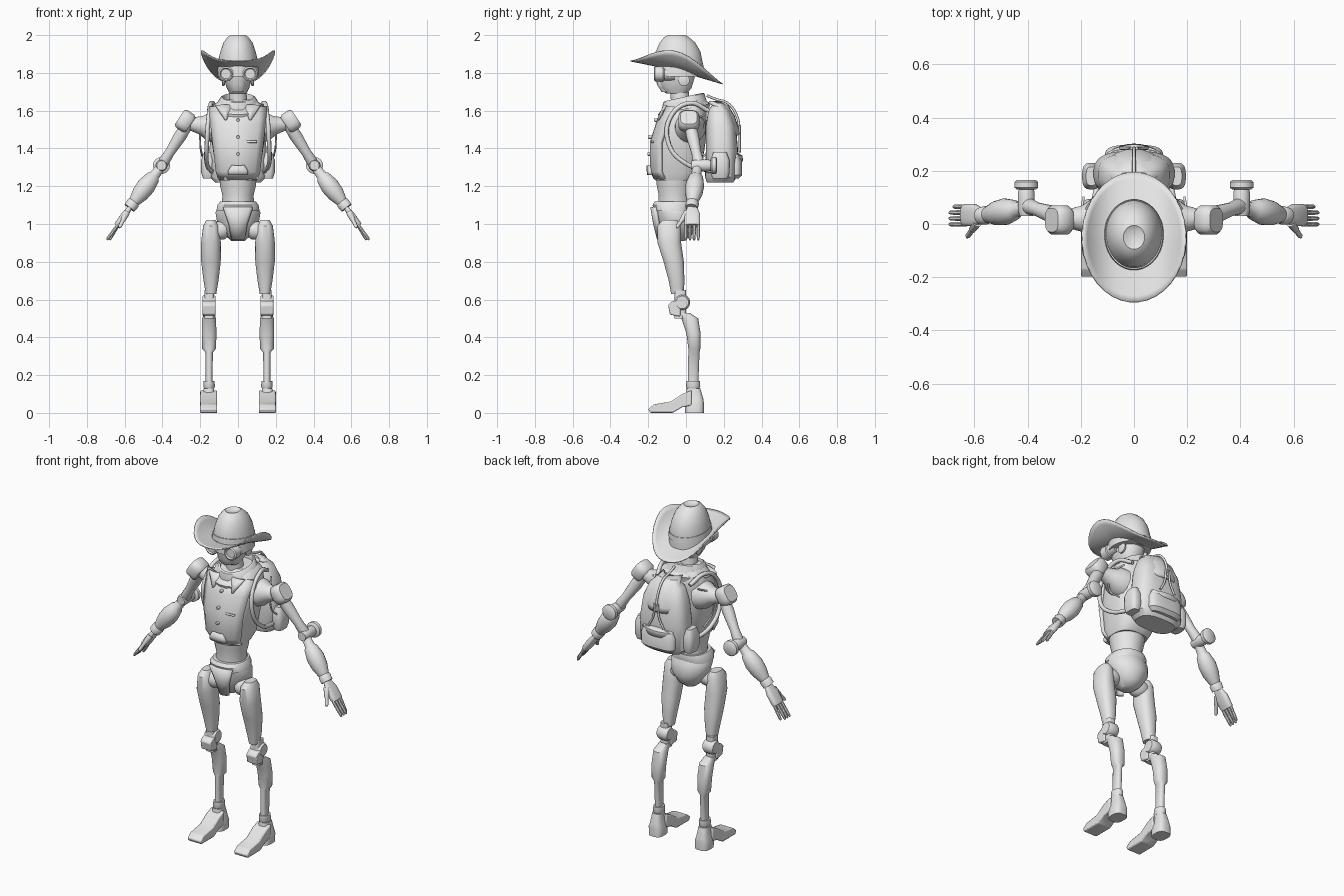
import bpy, bmesh, math
from mathutils import Vector

cube = bpy.data.objects.get("Cube")
if cube:
    bpy.data.objects.remove(cube, do_unlink=True)

grey = bpy.data.materials.new("plain_grey")
grey.use_nodes = True
grey.diffuse_color = (.8, .8, .8, 1)
grey.node_tree.nodes["Principled BSDF"].inputs["Base Color"].default_value = (.8, .8, .8, 1)


def finish(name, bm, flip=False, solid=0, bevel=0):
    """Turn a bmesh into a smooth shaded object, optionally mirrored in x."""
    if flip:
        for v in bm.verts:
            v.co.x = -v.co.x
    bmesh.ops.recalc_face_normals(bm, faces=bm.faces)
    mesh = bpy.data.meshes.new(name)
    bm.to_mesh(mesh)
    bm.free()
    mesh.materials.append(grey)
    mesh.shade_smooth()
    mesh.set_sharp_from_angle(angle=math.radians(40))
    obj = bpy.data.objects.new(name, mesh)
    bpy.context.collection.objects.link(obj)
    if solid:
        mod = obj.modifiers.new("thickness", "SOLIDIFY")
        mod.thickness, mod.offset = solid, 0
    if bevel:
        mod = obj.modifiers.new("soft_edges", "BEVEL")
        mod.width, mod.segments = bevel, 2
    return obj


def paired(builder, name, *args, **kwargs):
    """Build a part for the left (+x) and the right side."""
    builder("left_" + name, *args, **kwargs)
    builder("right_" + name, *args, flip=True, **kwargs)


def skin(name, rings, closed=True, **kwargs):
    """Bridge rings of points into a surface."""
    bm = bmesh.new()
    rows = [[bm.verts.new(p) for p in ring] for ring in rings]
    n = len(rows[0])
    for low, high in zip(rows, rows[1:]):
        for i in range(n):
            j = (i + 1) % n
            bm.faces.new((low[i], low[j], high[j], high[i]))
    if closed:
        bm.faces.new(rows[0])
        bm.faces.new(rows[-1])
    return finish(name, bm, **kwargs)


def oval(n, power):
    """Unit superellipse."""
    for i in range(n):
        a = math.tau * (i + .5) / n
        c, s = math.cos(a), math.sin(a)
        yield (math.copysign(abs(c) ** (2 / power), c),
               math.copysign(abs(s) ** (2 / power), s))


def loft(name, rings, x=0, power=2, shear=0, sides=24, **kwargs):
    """Level rings given as (y, z, half width, half depth)."""
    skin(name, [[(x + c * w, y + s * d, z + shear * (y + s * d))
                 for c, s in oval(sides, power)] for y, z, w, d in rings], **kwargs)


def limb(name, start, end, profile, power=2, sides=16, flat=1, **kwargs):
    """Turned part along an axis, profile of (position, radius)."""
    a, axis = Vector(start), Vector(end) - Vector(start)
    w = axis.normalized()
    u = Vector((1, 0, 0)) if abs(w.y) > .9 else Vector((0, 1, 0))
    u = (u - w * u.dot(w)).normalized()
    v = w.cross(u)
    skin(name, [[a + axis * t + u * (c * r) + v * (s * r * flat)
                 for c, s in oval(sides, power)] for t, r in profile], **kwargs)


def plate(name, rows, bulge=0, thick=.009, flip=False):
    """Curved panel from rows (x, y, z, half width)."""
    bm = bmesh.new()
    steps = [i / 4 - 1 for i in range(9)]
    grid = [[bm.verts.new((x + w * s, y + bulge * s * s, z)) for s in steps]
            for x, y, z, w in rows]
    for low, high in zip(grid, grid[1:]):
        for i in range(len(steps) - 1):
            bm.faces.new((low[i], low[i + 1], high[i + 1], high[i]))
    finish(name, bm, flip=flip, solid=thick)


def prism(name, profile, x, half, flip=False, bevel=.006):
    """Side outline (y, z) extruded across x."""
    skin(name, [[(x + side * half, y, z) for y, z in profile] for side in (-1, 1)],
         flip=flip, bevel=bevel)


def strand(name, points, radius, flip=False):
    """Smooth tube through points."""
    curve = bpy.data.curves.new(name, "CURVE")
    curve.dimensions = "3D"
    curve.bevel_depth, curve.bevel_resolution, curve.use_fill_caps = radius, 2, True
    curve.resolution_u = 6
    spline = curve.splines.new("BEZIER")
    spline.bezier_points.add(len(points) - 1)
    for knot, (x, y, z) in zip(spline.bezier_points, points):
        knot.co = (-x if flip else x, y, z)
        knot.handle_left_type = knot.handle_right_type = "AUTO"
    curve.materials.append(grey)
    bpy.context.collection.objects.link(bpy.data.objects.new(name, curve))


STRAIGHT = lambda r: [(0, r), (1, r)]
CHAMFERED = lambda r: [(0, r * .8), (.2, r), (.8, r), (1, r * .8)]


# Hat: curled brim, pinched crown and band
def brim_point(c, s, t):
    x, y = c * (.09 + .105 * t), -.05 + s * (.1 + .145 * t)
    slope = .2 if s < 0 else .3
    return x, y, 1.815 - slope * (y + .05) + .1 * (abs(x) / .195) ** 3


skin("hat_brim", [[brim_point(c, s, t / 6) for c, s in oval(36, 2)] for t in range(7)],
     closed=False, solid=.006)
loft("hat_crown", [(-.04, 1.78, .11, .13), (-.04, 1.86, .106, .128), (-.042, 1.91, .095, .12),
                   (-.045, 1.96, .078, .095), (-.05, 1.99, .055, .065),
                   (-.05, 2, .04, .045), (-.05, 1.99, .02, .03)], sides=32)
loft("hat_band", [(-.04, 1.83, .112, .134), (-.04, 1.86, .109, .131)], shear=-.1, sides=32)

# Head, muzzle, goggles and neck
loft("head", [(-.05, 1.69, .045, .055), (-.055, 1.72, .06, .085), (-.055, 1.77, .075, .1),
              (-.05, 1.86, .08, .1)], power=2.4)
loft("muzzle", [(-.09, 1.7, .035, .04), (-.1, 1.74, .045, .055), (-.1, 1.82, .03, .06)], power=3)
paired(limb, "goggle", (.064, -.06, 1.795), (.064, -.17, 1.795),
       [(0, .035), (.5, .035), (.55, .04), (.95, .04), (1, .032), (.93, .026)], sides=24)
paired(limb, "ear_disc", (.07, -.01, 1.76), (.085, -.01, 1.76), CHAMFERED(.03))
loft("neck", [(-.02, 1.57, .06, .06), (-.03, 1.65, .05, .05), (-.035, 1.7, .045, .05)])
loft("collar", [(0, 1.6, .13, .125), (-.01, 1.63, .115, .12), (-.012, 1.67, .095, .11),
                (-.012, 1.675, .085, .1), (-.012, 1.62, .08, .09)], shear=.22)
loft("scarf", [(-.01, 1.58, .14, .13), (-.01, 1.61, .14, .14), (-.01, 1.63, .11, .12)], shear=.2)

# Torso with vest front, lapels and buttons
loft("torso", [(-.06, 1.23, .1, .1), (-.05, 1.27, .115, .13), (-.035, 1.44, .14, .14),
               (-.01, 1.56, .15, .12), (.01, 1.63, .13, .1), (.01, 1.66, .09, .08)],
     power=2.7, sides=32)
plate("vest_front", [(0, -.16, 1.24, .1), (0, -.182, 1.28, .112), (0, -.182, 1.43, .13),
                     (0, -.15, 1.53, .142), (0, -.11, 1.62, .15)], bulge=.05, thick=.02)
paired(plate, "lapel", [(.075, -.115, 1.63, .045), (.065, -.15, 1.55, .003)], bulge=.01)
plate("waist_buckle", [(0, -.195, 1.26, .05), (0, -.198, 1.28, .05), (0, -.198, 1.31, .03)],
      bulge=.01, thick=.02)
plate("chest_pocket_trim", [(.065, -.182, 1.43, .035), (.065, -.18, 1.44, .035)], bulge=.005)
for k, (y, z) in enumerate([(-.15, 1.55), (-.18, 1.46), (-.185, 1.37)]):
    limb(f"vest_button_{k}", (0, y + .01, z), (0, y - .02, z), CHAMFERED(.009), sides=10)

# Waist and pelvis
loft("waist", [(-.06, 1.09, .088, .09), (-.06, 1.15, .083, .085), (-.06, 1.2, .095, .095),
               (-.06, 1.25, .1, .1)])
loft("belt", [(-.07, 1.07, .115, .1), (-.07, 1.1, .11, .108), (-.065, 1.12, .095, .1)], power=2.3)
loft("pelvis", [(-.05, .91, .035, .04), (-.05, .94, .07, .08), (-.045, 1, .11, .1),
                (-.06, 1.06, .12, .105), (-.07, 1.09, .105, .1)])
plate("pelvis_shield", [(0, -.145, .92, .03), (0, -.165, 1, .045), (0, -.18, 1.09, .075)],
      bulge=.02, thick=.018)
paired(limb, "hip_joint", (.06, -.08, .97), (.14, -.08, .96), CHAMFERED(.05))

# Backpack with flap, pockets, straps and handle
loft("backpack", [(.18, 1.22, .12, .07), (.185, 1.25, .15, .085), (.19, 1.4, .152, .085),
                  (.185, 1.52, .135, .08), (.175, 1.6, .105, .058), (.17, 1.64, .06, .025)],
     power=2.8, sides=32)
loft("back_pocket", [(.25, 1.24, .09, .03), (.255, 1.26, .11, .043), (.255, 1.33, .11, .043),
                     (.25, 1.37, .095, .03)], power=3)
plate("backpack_flap", [(0, .277, 1.47, .1), (0, .275, 1.5, .115), (0, .25, 1.57, .105),
                        (0, .22, 1.62, .08), (0, .17, 1.645, .06)], bulge=-.05, thick=.016)
plate("pocket_flap", [(0, .298, 1.33, .095), (0, .295, 1.36, .1), (0, .26, 1.38, .09)], bulge=-.03)
paired(loft, "side_pocket", [(.18, 1.24, .025, .04), (.18, 1.27, .035, .05),
                             (.18, 1.34, .035, .05), (.18, 1.38, .02, .035)], x=.16, power=3)
paired(strand, "flap_strap", [(.01, .285, 1.52), (.02, .285, 1.44), (.05, .285, 1.38)], .006)
paired(strand, "shoulder_strap", [(.11, .12, 1.6), (.14, .02, 1.64), (.155, -.08, 1.57),
                                  (.165, -.09, 1.42), (.165, 0, 1.32), (.14, .13, 1.28)], .012)
paired(strand, "side_cable", [(.15, .1, 1.58), (.19, .04, 1.54), (.2, .03, 1.43),
                              (.19, .1, 1.36)], .005)
strand("carry_handle", [(0, .11, 1.68), (0, .16, 1.66), (0, .22, 1.64), (0, .27, 1.57),
                        (0, .285, 1.48)], .007)

# Arms
paired(limb, "shoulder_socket", (.11, .02, 1.51), (.25, .02, 1.53),
       [(0, .085), (.35, .075), (.6, .05), (1, .035)], sides=24)
paired(limb, "shoulder_cup", (.25, .015, 1.525), (.31, .015, 1.565), CHAMFERED(.056), power=3)
paired(limb, "upper_arm", (.265, .02, 1.53), (.405, .07, 1.31),
       [(0, .03), (.3, .034), (.7, .026), (.9, .03), (1, .025)])
paired(limb, "elbow_pin", (.405, .03, 1.31), (.405, .14, 1.31), CHAMFERED(.032))
paired(limb, "elbow_disc", (.405, .13, 1.31), (.405, .165, 1.31), CHAMFERED(.045), sides=20)
paired(limb, "forearm", (.41, .06, 1.3), (.575, .03, 1.085),
       [(0, .025), (.2, .028), (.24, .038), (.45, .05), (.65, .046), (.85, .03),
        (.88, .035), (1, .033)], sides=20)
paired(limb, "palm", (.57, .033, 1.09), (.64, .033, .99),
       [(0, .025), (.4, .042), (.9, .042), (1, .038)], power=3, flat=.45)
for k, finger in enumerate(["little", "ring", "middle", "index"]):
    y = .065 - .022 * k
    tip = .68 if finger == "little" else .695
    paired(limb, finger + "_finger", (.632, y, 1), (tip, y, .915),
           [(0, .009), (.4, .01), (.45, .008), (.5, .01), (.9, .008), (1, .004)], sides=8)
paired(limb, "thumb", (.59, .005, 1.06), (.628, -.05, .98),
       [(0, .018), (.5, .013), (.55, .01), (.9, .01), (1, .005)], sides=10)

# Legs
paired(loft, "thigh", [(-.085, 1.02, .025, .04), (-.09, .99, .042, .062), (-.088, .9, .053, .063),
                       (-.065, .8, .052, .054), (-.05, .7, .04, .042), (-.045, .63, .028, .034)],
       x=.143, power=2.3)
paired(limb, "knee_joint", (.118, -.02, .585), (.188, -.02, .585), CHAMFERED(.042), sides=20)
paired(loft, "knee_link", [(-.03, .5, .025, .03), (-.03, .65, .025, .03)], x=.153, power=4)
paired(prism, "kneecap", [(-.03, .6), (-.075, .59), (-.095, .57), (-.085, .52), (-.03, .51)],
       x=.153, half=.034)
paired(loft, "calf", [(-.01, .53, .026, .03), (.02, .5, .037, .045), (.04, .42, .039, .038),
                      (.044, .34, .037, .032), (.042, .32, .02, .03), (.037, .15, .018, .028)],
       x=.153, power=2.4)
paired(loft, "ankle_cuff", [(.038, .13, .027, .033), (.038, .14, .031, .038),
                            (.038, .17, .029, .036)], x=.153)
paired(loft, "heel", [(.045, 0, .043, .05), (.045, .05, .044, .05), (.045, .07, .036, .048),
                      (.04, .13, .028, .036)], x=.155, power=3)
paired(prism, "toe", [(.03, .12), (-.02, .1), (-.08, .06), (-.17, .045), (-.2, .02),
                      (-.19, 0), (-.07, 0), (-.02, .03), (.03, .04)], x=.155, half=.045)
